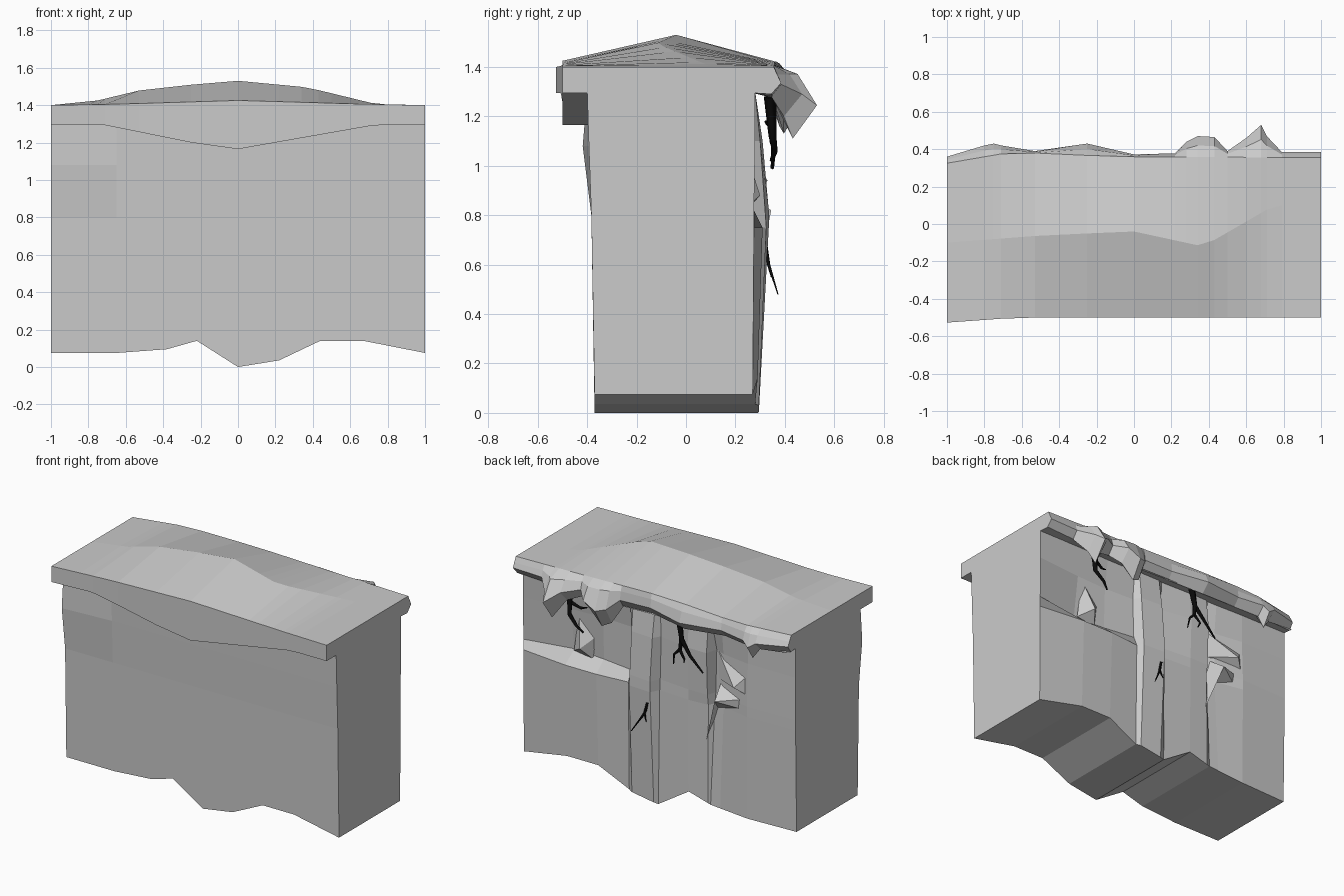
import bpy, bmesh

if "Cube" in bpy.data.objects:
    bpy.data.objects.remove(bpy.data.objects["Cube"])

def make(name, verts, faces):
    me = bpy.data.meshes.new(name)
    me.from_pydata(verts, [], faces)
    bm = bmesh.new()
    bm.from_mesh(me)
    bmesh.ops.remove_doubles(bm, verts=bm.verts, dist=1e-5)
    bmesh.ops.recalc_face_normals(bm, faces=bm.faces)
    bm.to_mesh(me)
    bm.free()
    ob = bpy.data.objects.new(name, me)
    bpy.context.collection.objects.link(ob)
    return ob

def loft(name, rings):
    """Closed rings joined in order, both ends capped."""
    n = len(rings[0])
    verts = [p for r in rings for p in r]
    faces = [tuple(range(n)), tuple(range(len(verts) - n, len(verts)))]
    for i in range(len(rings) - 1):
        for j in range(n):
            a, b = i * n + j, i * n + (j + 1) % n
            faces.append((a, b, b + n, a + n))
    return make(name, verts, faces)

def lerp(table, x):
    for (x0, v0), (x1, v1) in zip(table, table[1:]):
        if x <= x1:
            return v0 + (v1 - v0) * (x - x0) / (x1 - x0)
    return table[-1][1]

# cliff body: cross sections along x, with a jagged bottom and a stepped back
bottom = [(-1, .075), (-.65, .075), (-.38, .095), (-.22, .14), (0, 0),
          (.28, .045), (.44, .14), (.67, .14), (1, .075)]
levels = [.75, .82, 1.1, 1.3]
back = [  # x, then y at the bottom and at each level
    (-1, .27, .28, .28, .28, .28),
    (-.65, .285, .29, .29, .28, .28),
    (-.45, .285, .25, .25, .25, .27),
    (-.38, .285, .24, .23, .22, .27),
    (-.36, .285, .28, .29, .30, .28),
    (-.22, .285, .29, .29, .30, .28),
    (0, .29, .275, .27, .26, .27),
    (.03, .295, .335, .335, .31, .28),
    (.19, .295, .325, .32, .30, .28),
    (.22, .28, .29, .26, .25, .27),
    (.44, .29, .31, .23, .24, .27),
    (.67, .29, .31, .21, .25, .28),
    (1, .27, .275, .275, .28, .28)]
rings = []
for x, *ys in back:
    zb = lerp(bottom, x)
    bulge = .025 if x < -.9 else 0
    ring = [(x, -.40, 1.3), (x, -.393 - bulge, 1.08), (x, -.383, .8), (x, -.37, zb)]
    ring += [(x, y, z) for y, z in zip(ys, [zb] + levels)]
    rings.append(ring)
loft("cliff_body", rings)

# turf cap: domed top, sagging front skirt, drooping back lip
front_low = [(-1, 1.295), (-.72, 1.295), (-.25, 1.2), (0, 1.165), (.74, 1.295), (1, 1.295)]
front_top = [(-1, 1.4), (-.65, 1.405), (0, 1.425), (.7, 1.405), (1, 1.4)]
ridge_z = [(-1, 1.4), (-.75, 1.425), (-.48, 1.49), (0, 1.53), (.37, 1.495), (.74, 1.405), (1, 1.4)]
ridge_y = [(-1, -.1), (-.48, -.06), (0, -.04), (.37, -.12), (.75, .1), (1, .1)]
edge_y = [(-1, .325), (-.65, .385), (-.1, .36), (1, .355)]
edge_z = [(-1, 1.4), (-.65, 1.41), (-.1, 1.425), (.5, 1.41), (1, 1.4)]
lip = [  # x, outermost y, lowest z
    (-1, .36, 1.29), (-.8, .42, 1.27), (-.75, .43, 1.2), (-.71, .42, 1.27),
    (-.53, .39, 1.28), (-.25, .43, 1.26), (0, .372, 1.28), (.22, .378, 1.27),
    (.28, .44, 1.16), (.34, .47, 1.13), (.43, .465, 1.22), (.5, .39, 1.27),
    (.6, .46, 1.23), (.68, .53, 1.11), (.71, .47, 1.2), (.79, .385, 1.28), (1, .385, 1.29)]
rings = []
for x, y, z in lip:
    fl, e, ez = lerp(front_low, x), lerp(edge_y, x), lerp(edge_z, x)
    fy = lerp([(-1, -.527), (-.62, -.5), (1, -.5)], x)
    rings.append([(x, p, q) for p, q in [
        (fy, fl), (fy, lerp(front_top, x)), (lerp(ridge_y, x), lerp(ridge_z, x)),
        (e, ez), (e + .55 * (y - e), ez - .035), (y, (z + 1.4) / 2 - .01),
        (y - .03 - .4 * (y - .36), z), (.35, max(z, 1.275)), (.27, 1.295), (-.395, fl)]])
loft("turf_cap", rings)

# rocks sticking out of the back: outline plus one peak
def rock(name, outline, peak):
    n = len(outline)
    verts = [(x, .23, z) for x, z in outline] + [peak]
    make(name, verts, [tuple(range(n))] + [(i, (i + 1) % n, n) for i in range(n)])

rock("upper_outcrop", [(-.68, 1.06), (-.4, 1.1), (-.4, .92), (-.7, .84)], (-.58, .33, .94))
rock("lower_outcrop", [(-.42, .9), (-.68, .86), (-.66, .76), (-.4, .72), (-.26, .25)], (-.45, .345, .82))
rock("left_spike", [(.66, .82), (.62, 1.1), (.5, .95), (.52, .8)], (.57, .3, .88))

# roots: tapered black branches
black = bpy.data.materials.new("root_black")
black.diffuse_color = (.003, .003, .003, 1)
black.use_nodes = True
black.node_tree.nodes["Principled BSDF"].inputs["Base Color"].default_value = black.diffuse_color

def root(name, branches):
    cu = bpy.data.curves.new(name, 'CURVE')
    cu.dimensions = '3D'
    cu.bevel_depth = 1
    cu.bevel_resolution = 0
    cu.use_fill_caps = True
    for r, pts in branches:
        sp = cu.splines.new('POLY')
        sp.points.add(len(pts) - 1)
        for i, (p, c) in enumerate(zip(sp.points, pts)):
            p.co = (*c, 1)
            p.radius = r * (1 - .75 * i / (len(pts) - 1))
    cu.materials.append(black)
    ob = bpy.data.objects.new(name, cu)
    bpy.context.collection.objects.link(ob)
    bpy.context.view_layer.objects.active = ob
    ob.select_set(True)
    bpy.ops.object.convert(target='MESH')
    ob.select_set(False)

root("root_left", [
    (.026, [(.63, .34, 1.28), (.61, .345, 1.2), (.61, .35, 1.12), (.55, .36, 1.06), (.51, .345, 1.02)]),
    (.015, [(.61, .345, 1.2), (.54, .33, 1.17), (.5, .32, 1.18)])])
root("root_middle", [
    (.024, [(-.19, .34, 1.28), (-.21, .345, 1.17), (-.28, .355, 1.08), (-.37, .35, .99)]),
    (.015, [(-.21, .345, 1.17), (-.2, .35, 1.1), (-.16, .355, 1.06), (-.15, .345, .99)]),
    (.013, [(-.2, .35, 1.1), (-.24, .36, 1.05), (-.23, .35, 1.02)])])
root("root_small", [
    (.012, [(.05, .32, .68), (.07, .335, .6), (.14, .372, .48)]),
    (.008, [(.07, .335, .6), (.05, .345, .55)])])
